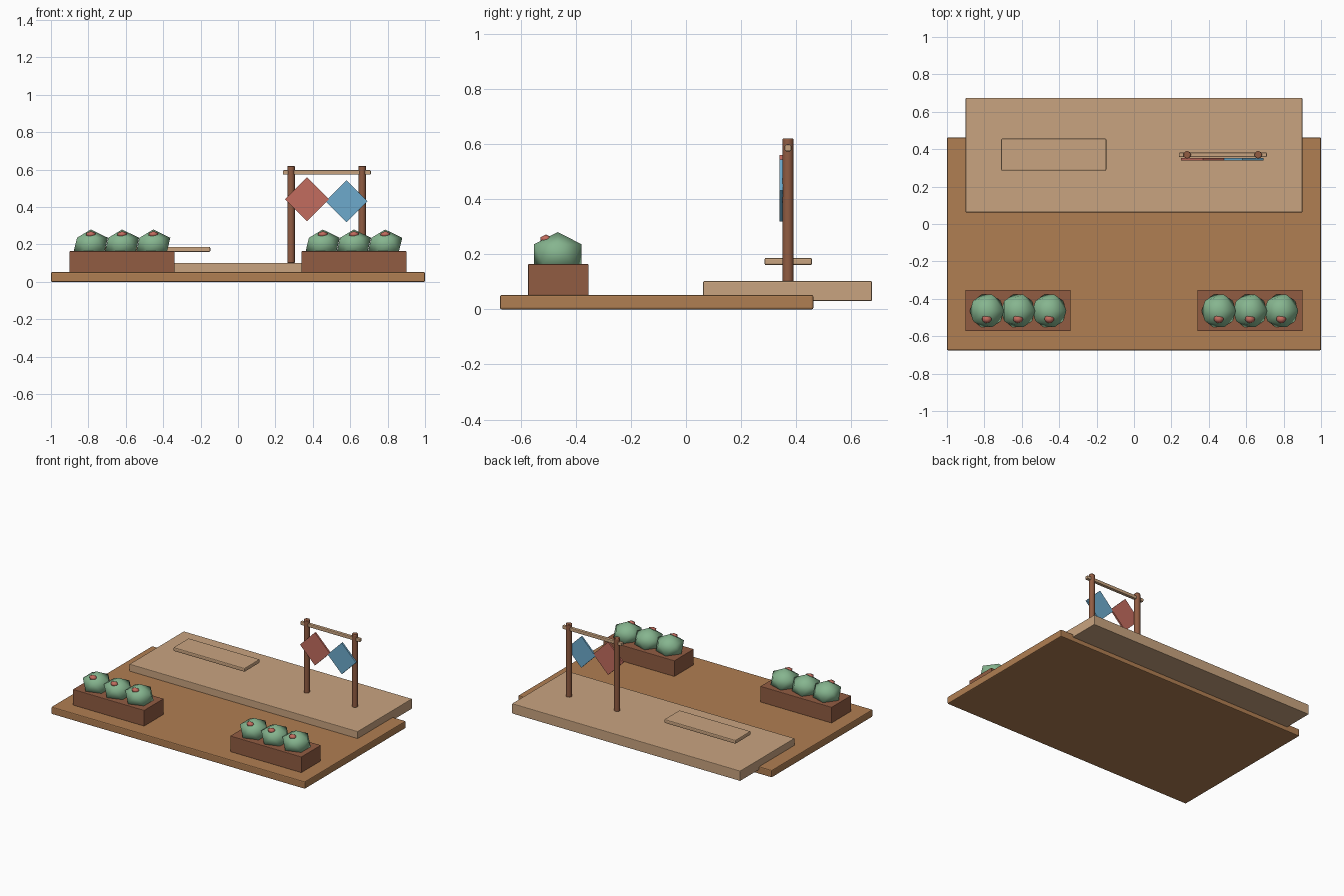
import bpy
from math import radians

cube = bpy.data.objects.get("Cube")
if cube:
    bpy.data.objects.remove(cube, do_unlink=True)


def material(name, hex_code):
    """Flat material from an sRGB hex colour, stored as linear values."""
    srgb = [int(hex_code[i:i + 2], 16) / 255 for i in (0, 2, 4)]
    color = [((c + 0.055) / 1.055) ** 2.4 for c in srgb] + [1.0]
    mat = bpy.data.materials.new(name)
    mat.use_nodes = True
    mat.diffuse_color = color
    mat.node_tree.nodes["Principled BSDF"].inputs["Base Color"].default_value = color
    return mat


WOOD = material("warm wood", "B07E52")
PALE = material("pale wood", "C9A480")
DARK = material("dark wood", "915C42")
LEAF = material("leaf green", "86B58F")
RED = material("coral red", "C26C5E")
BLUE = material("sky blue", "6DAACC")


def finish(name, mat, bevel=0.0):
    obj = bpy.context.object
    obj.name = name
    obj.data.materials.append(mat)
    bpy.ops.object.transform_apply(location=False, rotation=True, scale=True)
    if bevel:
        mod = obj.modifiers.new("soft edges", "BEVEL")
        mod.width = bevel
        mod.segments = 2
    return obj


def box(name, mat, x, y, z, bevel=0.0, turn=0.0):
    """Box from its (low, high) extents, optionally turned about y."""
    spans = (x, y, z)
    bpy.ops.mesh.primitive_cube_add(size=1, location=[(a + b) / 2 for a, b in spans],
                                    rotation=(0, radians(turn), 0))
    bpy.context.object.scale = [b - a for a, b in spans]
    return finish(name, mat, bevel)


def blob(name, mat, location, scale):
    """Faceted clump with smooth shading."""
    bpy.ops.mesh.primitive_ico_sphere_add(subdivisions=1, radius=1, location=location)
    bpy.context.object.scale = scale
    obj = finish(name, mat)
    bpy.ops.object.shade_smooth()
    return obj


# Ground platform, raised deck and bench board
box("ground_platform", WOOD, (-1, 1), (-0.675, 0.462), (0, 0.052), 0.006)
box("raised_deck", PALE, (-0.9, 0.9), (0.062, 0.675), (0.03, 0.102), 0.004)
box("bench_board", PALE, (-0.71, -0.148), (0.285, 0.457), (0.16, 0.187), 0.006)

# Planters with flowering shrubs, one on each side
for side, label in ((-1, "right"), (1, "left")):
    mid = 0.62 * side
    box(f"{label}_planter", DARK, (mid - 0.281, mid + 0.281), (-0.573, -0.353),
        (0.05, 0.164), 0.003)
    for i in range(3):
        x = mid + (i - 1) * 0.167
        blob(f"{label}_shrub_{i + 1}", LEAF, (x, -0.465, 0.2), (0.102, 0.102, 0.08))
        blob(f"{label}_flower_{i + 1}", RED, (x, -0.508, 0.254), (0.03, 0.024, 0.017))

# Banner stand: two posts and a rail
for x, label in ((0.284, "right"), (0.664, "left")):
    bpy.ops.mesh.primitive_cylinder_add(vertices=16, radius=0.02, depth=0.52,
                                        location=(x, 0.37, 0.36))
    finish(f"{label}_post", DARK, 0.004)
    bpy.ops.object.shade_smooth_by_angle(angle=radians(40))
box("banner_rail", PALE, (0.24, 0.71), (0.358, 0.382), (0.573, 0.597), 0.005)

# Square banners hung by a corner
for name, mat, x, z, half in (("red_banner", RED, 0.368, 0.442, 0.083),
                              ("blue_banner", BLUE, 0.58, 0.431, 0.079)):
    box(name, mat, (x - half, x + half), (0.34, 0.352), (z - half, z + half), turn=45)
